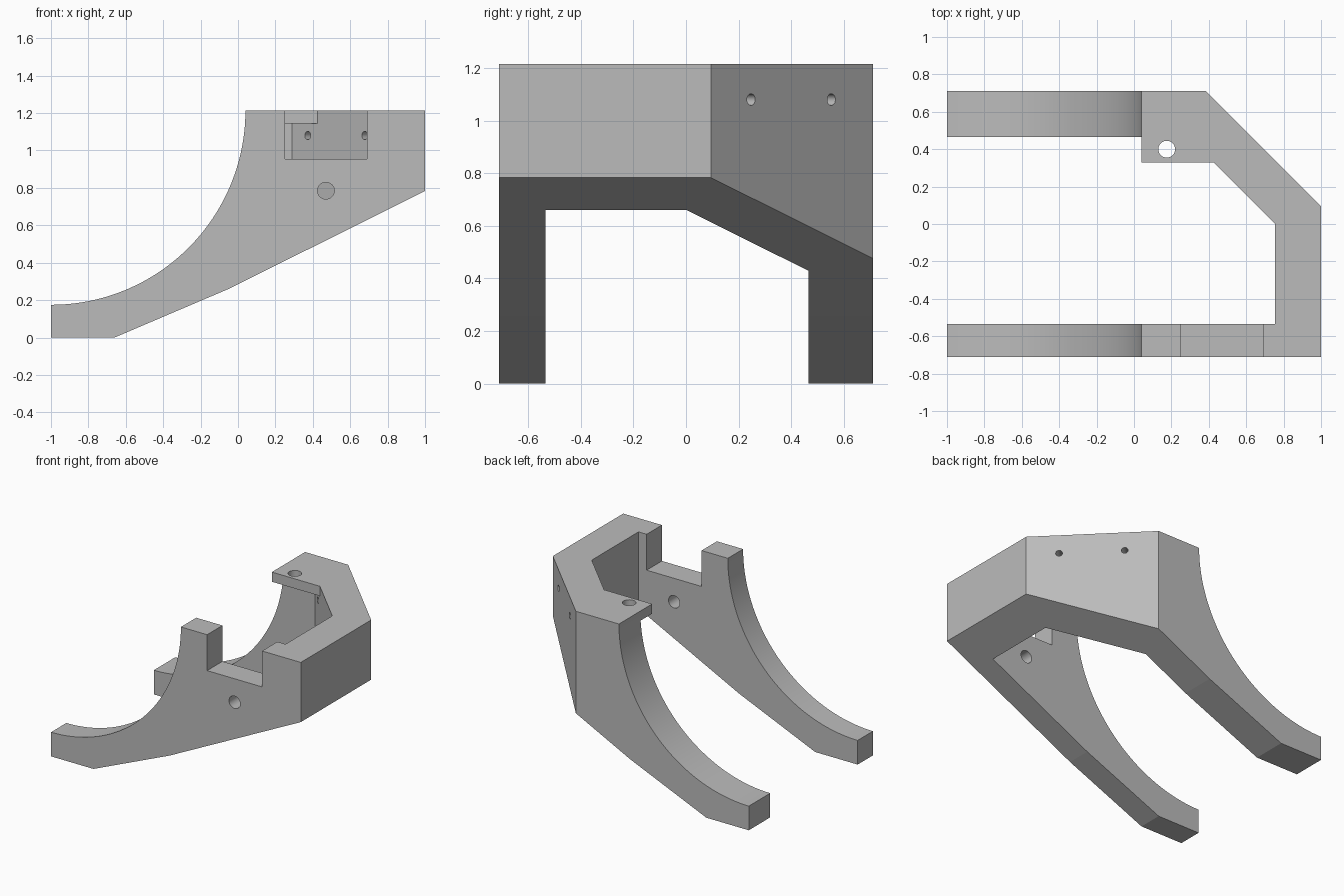
import bpy, bmesh, math
from mathutils import Matrix, Vector

cube = bpy.data.objects.get("Cube")
if cube:
    bpy.data.objects.remove(cube, do_unlink=True)

TOP = 1.215       # height of the bracket
HALF = 0.71       # half the depth
RADIUS = 1.04     # sweep of the two arms

grey = bpy.data.materials.new("plain grey")
grey.use_nodes = True
grey.diffuse_color = (0.5, 0.5, 0.5, 1)
grey.node_tree.nodes["Principled BSDF"].inputs["Base Color"].default_value = (0.5, 0.5, 0.5, 1)


def prism(name, points, axis, low, high):
    """Extrude a 2D outline along y (points are x, z) or z (points are x, y)."""
    bm = bmesh.new()
    place = (lambda a, b: (a, low, b)) if axis == "y" else (lambda a, b: (a, b, low))
    face = bm.faces.new([bm.verts.new(place(a, b)) for a, b in points])
    side = bmesh.ops.extrude_face_region(bm, geom=[face])
    move = Vector((0, high - low, 0)) if axis == "y" else Vector((0, 0, high - low))
    bmesh.ops.translate(bm, vec=move, verts=[v for v in side["geom"] if isinstance(v, bmesh.types.BMVert)])
    bmesh.ops.recalc_face_normals(bm, faces=bm.faces)
    return finish(name, bm)


def rod(name, centre, direction, radius, length):
    bm = bmesh.new()
    turn = Vector(direction).to_track_quat("Z", "Y").to_matrix().to_4x4()
    bmesh.ops.create_cone(bm, cap_ends=True, segments=32, radius1=radius, radius2=radius,
                          depth=length, matrix=Matrix.Translation(centre) @ turn)
    return finish(name, bm)


def finish(name, bm):
    mesh = bpy.data.meshes.new(name)
    bm.to_mesh(mesh)
    bm.free()
    mesh.materials.append(grey)
    obj = bpy.data.objects.new(name, mesh)
    bpy.context.collection.objects.link(obj)
    return obj


def combine(target, tool, operation):
    mod = target.modifiers.new(operation, "BOOLEAN")
    mod.operation, mod.solver, mod.object = operation, "EXACT", tool
    bpy.context.view_layer.objects.active = target
    bpy.ops.object.modifier_apply(modifier=mod.name)
    bpy.data.objects.remove(tool, do_unlink=True)


# Side profile with the quarter-circle sweep, run through the full depth
steps = 48
arc = [(-1 + RADIUS * math.cos(t), TOP - RADIUS * math.sin(t))
       for t in (i * math.pi / 2 / steps for i in range(steps + 1))]
outline = [(-1, 0), (-0.66, 0), (-0.05, 0.26), (1, 0.783), (1, TOP)] + arc
bracket = prism("bracket", outline, "y", -HALF, HALF)

# Slanted rear corner and the open space between the arms
combine(bracket, prism("corner_cutter", [(1.2, -0.105), (1.2, 1), (0.095, 1)], "z", -1, 2), "DIFFERENCE")
inside = [(-1.2, -0.535), (0.755, -0.535), (0.755, 0), (0.29, 0.465), (-1.2, 0.465)]
combine(bracket, prism("inside_cutter", inside, "z", -1, 2), "DIFFERENCE")

# Thin mounting tab on the rear arm
tab = [(0.04, 0.33), (0.425, 0.33), (0.29, 0.465), (0.29, 0.55), (0.04, 0.55)]
combine(bracket, prism("tab", tab, "z", 1.145, TOP), "UNION")

# Notch in the front arm
notch = [(0.25, 0.955), (0.69, 0.955), (0.69, 2), (0.25, 2)]
combine(bracket, prism("notch_cutter", notch, "y", -1, -0.4), "DIFFERENCE")

# Holes: front arm, tab, and two screws through the slanted wall
holes = [((0.47, -0.62, 0.785), (0, 1, 0), 0.045, 0.4),
         ((0.175, 0.4, 1.18), (0, 0, 1), 0.045, 0.2),
         ((0.765, 0.165, 1.08), (1, 1, 0), 0.022, 0.4),
         ((0.46, 0.47, 1.08), (1, 1, 0), 0.022, 0.4)]
for hole in holes:
    combine(bracket, rod("hole_cutter", *hole), "DIFFERENCE")

# Smooth sweep and holes, flat everywhere else
bpy.ops.object.select_all(action="DESELECT")
bracket.select_set(True)
bpy.context.view_layer.objects.active = bracket
bpy.ops.object.shade_smooth_by_angle(angle=math.radians(30))
for face in bracket.data.polygons:
    if face.area > 0.02:
        face.use_smooth = False
